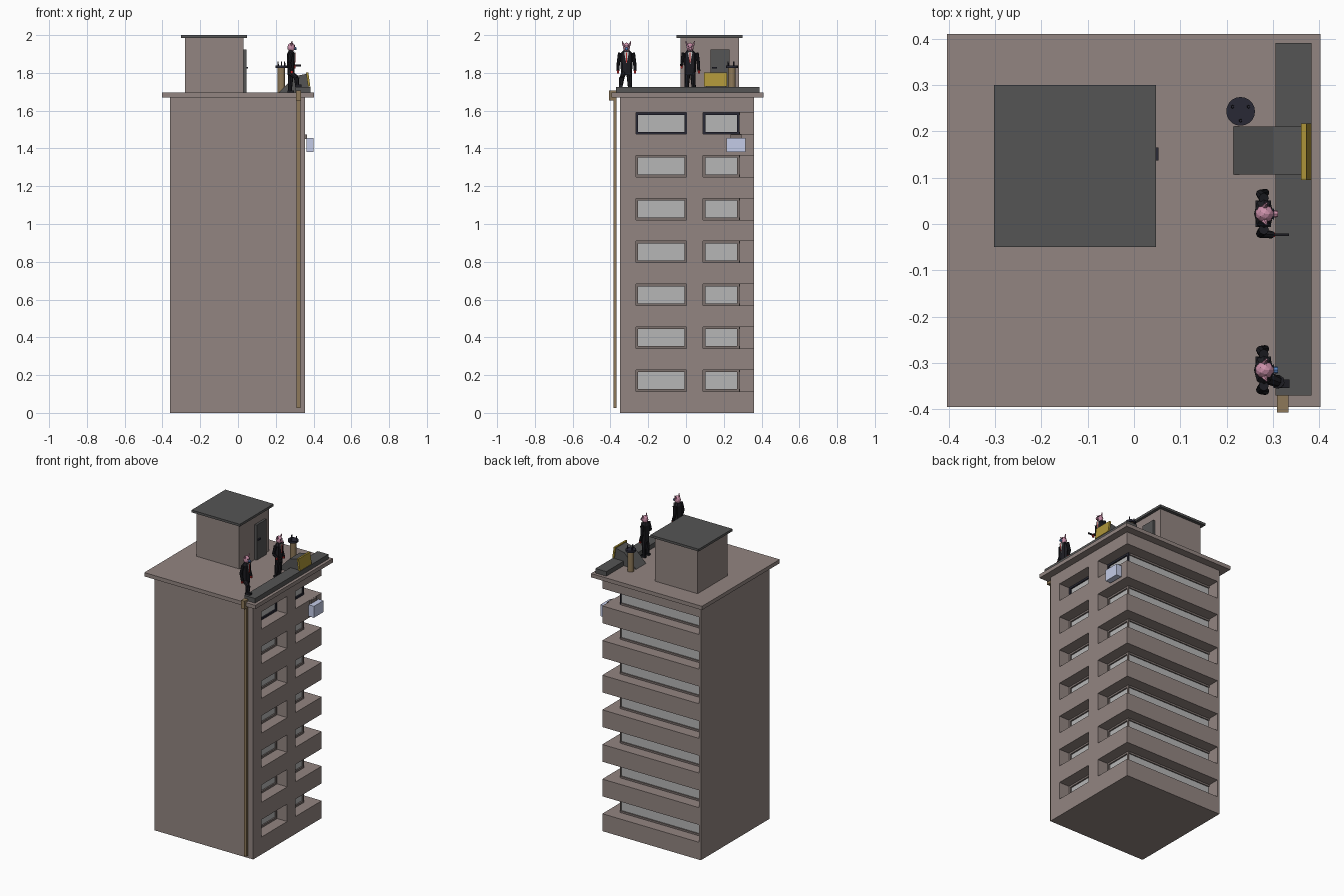
import bpy, bmesh, math
from mathutils import Vector

if "Cube" in bpy.data.objects:
    bpy.data.objects.remove(bpy.data.objects["Cube"])


def mat(name, r, g, b):
    m = bpy.data.materials.new(name)
    m.diffuse_color = (r, g, b, 1)
    m.use_nodes = True
    m.node_tree.nodes["Principled BSDF"].inputs["Base Color"].default_value = m.diffuse_color
    return m


WALL = mat("wall", 0.29, 0.235, 0.22)
DARK = mat("dark_grey", 0.09, 0.09, 0.09)
GLASS = mat("glass", 0.47, 0.47, 0.47)
FRAME = mat("frame_brown", 0.2, 0.165, 0.155)
NAVY = mat("navy", 0.022, 0.022, 0.035)
BRASS = mat("brass", 0.42, 0.3, 0.04)
TAN = mat("tan", 0.27, 0.19, 0.1)
AC = mat("pale_blue", 0.55, 0.6, 0.8)
SUIT = mat("suit", 0.012, 0.012, 0.016)
PINK = mat("pink", 0.6, 0.28, 0.4)
BLUE = mat("blue", 0.1, 0.25, 0.6)
RED = mat("red", 0.5, 0.02, 0.02)
WHITE = mat("white", 0.8, 0.8, 0.8)


def add(name, bm, m):
    bmesh.ops.recalc_face_normals(bm, faces=bm.faces)
    me = bpy.data.meshes.new(name)
    bm.to_mesh(me)
    bm.free()
    me.materials.append(m)
    ob = bpy.data.objects.new(name, me)
    bpy.context.collection.objects.link(ob)
    return ob


def extrude(bm, pts, vec):
    f = bm.faces.new([bm.verts.new(p) for p in pts])
    r = bmesh.ops.extrude_face_region(bm, geom=[f], use_keep_orig=True)
    vs = [e for e in r["geom"] if isinstance(e, bmesh.types.BMVert)]
    bmesh.ops.translate(bm, verts=vs, vec=vec)


def boxes(name, dims, m):
    bm = bmesh.new()
    for x0, x1, y0, y1, z0, z1 in dims:
        extrude(bm, [(x0, y0, z0), (x1, y0, z0), (x1, y1, z0), (x0, y1, z0)], (0, 0, z1 - z0))
    return add(name, bm, m)


def box(name, m, *d):
    return boxes(name, [d], m)


def limb(name, m, a, b, r1, r2, n=8, sx=1, sy=1):
    # tapered round bar between two points
    a, b = Vector(a), Vector(b)
    d = b - a
    bm = bmesh.new()
    bmesh.ops.create_cone(bm, cap_ends=True, segments=n, radius1=r1, radius2=r2, depth=d.length)
    bmesh.ops.scale(bm, vec=(sx, sy, 1), verts=bm.verts)
    if abs(d.x) + abs(d.y) > 1e-6:
        bmesh.ops.transform(bm, matrix=d.to_track_quat("Z", "Y").to_matrix().to_4x4(), verts=bm.verts)
    bmesh.ops.translate(bm, vec=(a + b) / 2, verts=bm.verts)
    return add(name, bm, m)


# tower with window recesses on the right and a continuous one round the back
tower = box("tower", WALL, -0.36, 0.355, -0.35, 0.36, 0, 1.68)
bm = bmesh.new()
tops = [1.59 - 0.227 * i for i in range(7)]
H = 0.114
for t in tops:
    z = t - H
    extrude(bm, [(0.27, -0.265, z), (0.45, -0.265, z), (0.45, 0.003, z), (0.27, 0.003, z)], (0, 0, H))
    extrude(bm, [(0.27, 0.09, z), (0.45, 0.09, z), (0.45, 0.45, z), (-0.345, 0.45, z),
                 (-0.345, 0.275, z), (0.27, 0.275, z)], (0, 0, H))
cutter = add("recess_cutter", bm, WALL)
cutter.hide_render = True
mod = tower.modifiers.new("recesses", "BOOLEAN")
mod.object = cutter
mod.operation = "DIFFERENCE"
mod.solver = "EXACT"
bpy.context.view_layer.objects.active = tower
bpy.ops.object.modifier_apply(modifier=mod.name)
bpy.data.objects.remove(cutter)

# window glass and frames
for i, t in enumerate(tops):
    b = t - H
    boxes(f"glass_{i}", [(0.265, 0.273, -0.262, 0, b, t), (0.265, 0.273, 0.092, 0.278, b, t),
                         (-0.345, 0.273, 0.27, 0.278, b, t)], GLASS)
    w = 0.012
    bars = []
    for y0, y1 in ((-0.265, 0.003), (0.09, 0.283)):
        bars += [(0.272, 0.282, y0, y1, b, b + w), (0.272, 0.282, y0, y1, t - w, t),
                 (0.272, 0.282, y0, y0 + w, b, t), (0.272, 0.282, y1 - w, y1, b, t)]
    boxes(f"right_frames_{i}", bars, NAVY if i == 0 else FRAME)
    boxes(f"back_frames_{i}", [(-0.345, 0.272, 0.276, 0.285, b, b + w),
                               (-0.345, 0.272, 0.276, 0.285, t - w, t)], FRAME)

# roof slab, kerb and stair house
box("roof_slab", WALL, -0.403, 0.402, -0.395, 0.41, 1.67, 1.695)
box("roof_kerb", DARK, 0.305, 0.383, -0.37, 0.39, 1.69, 1.725)
box("stair_house", WALL, -0.28, 0.03, -0.03, 0.28, 1.69, 1.99)
box("stair_house_roof", DARK, -0.302, 0.048, -0.05, 0.30, 1.985, 2.0)
box("door", DARK, 0.025, 0.045, 0.13, 0.23, 1.695, 1.925)
box("door_handle", NAVY, 0.04, 0.053, 0.137, 0.165, 1.822, 1.83)

# wall unit and drain pipe
box("air_unit", AC, 0.362, 0.40, 0.215, 0.315, 1.38, 1.455)
box("air_unit_bracket", FRAME, 0.34, 0.365, 0.235, 0.295, 1.45, 1.475)
box("drain_pipe", TAN, 0.31, 0.33, -0.383, -0.367, 0.025, 1.67)
box("drain_hopper", TAN, 0.308, 0.333, -0.407, -0.37, 1.655, 1.708)

# folded ramp with brass end plate
bm = bmesh.new()
extrude(bm, [(x, 0.107, z) for x, z in ((0.215, 1.695), (0.30, 1.782), (0.362, 1.795),
                                        (0.373, 1.725), (0.30, 1.695))], (0, 0.103, 0))
add("ramp", bm, DARK)
bm = bmesh.new()
extrude(bm, [(x, 0.095, z) for x, z in ((0.371, 1.728), (0.383, 1.728), (0.372, 1.803), (0.36, 1.803))],
        (0, 0.122, 0))
add("ramp_plate", bm, BRASS)

# roof post with dark pronged cap
px, py = 0.23, 0.243
limb("post", TAN, (px, py, 1.69), (px, py, 1.825), 0.02, 0.02, 16)
limb("post_cap", NAVY, (px, py, 1.825), (px, py, 1.838), 0.031, 0.031, 20)
for k in range(3):
    a = math.radians(30 + 120 * k)
    x, y = px + 0.02 * math.cos(a), py + 0.02 * math.sin(a)
    limb(f"post_prong_{k}", NAVY, (x, y, 1.835), (x, y, 1.86), 0.004, 0.003, 6)


def figure(n, x, y, step):
    # masked suited figure facing +x; step puts one foot on the kerb
    N = f"figure_{n}_"
    limb(N + "jacket", SUIT, (x, y, 1.79), (x, y, 1.9), 0.029, 0.034, 8, 0.62, 1)
    limb(N + "shoulders", SUIT, (x, y, 1.9), (x, y, 1.922), 0.034, 0.014, 8, 0.62, 1)
    bm = bmesh.new()
    f = x + 0.0195
    extrude(bm, [(f, y, 1.845), (f, y + 0.013, 1.912), (f, y - 0.013, 1.912)], (0.003, 0, 0))
    add(N + "shirt", bm, WHITE)
    box(N + "tie", RED, f, f + 0.005, y - 0.003, y + 0.003, 1.855, 1.908)
    for s, side in ((-1, "right"), (1, "left")):
        hip, foot = (x, y + s * 0.014, 1.8), (x - 0.006, y + s * 0.02, 1.7)
        if step and s < 0:
            knee, foot = (x + 0.03, y - 0.025, 1.775), (x + 0.033, y - 0.03, 1.732)
            limb(N + "thigh", SUIT, hip, knee, 0.015, 0.012)
            hip = knee
        limb(N + side + "_leg", SUIT, hip, foot, 0.015, 0.01)
        fx, fy, fz = foot
        box(N + side + "_shoe", SUIT, fx - 0.012, fx + 0.022, fy - 0.009, fy + 0.009, fz - 0.007, fz + 0.006)
        sh, el = (x, y + s * 0.034, 1.905), (x - 0.008, y + s * 0.043, 1.855)
        aim = not step and s < 0
        ha = (x + 0.018, y - 0.045, 1.838) if aim else (x + 0.004, y + s * 0.046, 1.81)
        limb(N + side + "_upper_arm", SUIT, sh, el, 0.011, 0.009)
        limb(N + side + "_forearm", SUIT, el, ha, 0.009, 0.008)
        hx, hy, hz = ha
        box(N + side + "_hand", RED, hx - 0.006, hx + 0.006, hy - 0.005, hy + 0.005, hz - 0.014, hz + 0.002)
        if aim:
            box(N + "tool", SUIT, hx - 0.005, hx + 0.036, hy - 0.003, hy + 0.003, hz - 0.004, hz + 0.006)
        limb(N + side + "_ear", PINK, (x + 0.002, y + s * 0.015, 1.945), (x + 0.006, y + s * 0.023, 1.968),
             0.007, 0.002, 5)
        limb(N + side + "_eye", NAVY, (x + 0.016, y + s * 0.008, 1.941), (x + 0.022, y + s * 0.008, 1.941),
             0.004, 0.003, 6)
    bm = bmesh.new()
    bmesh.ops.create_icosphere(bm, subdivisions=2, radius=0.021)
    bmesh.ops.scale(bm, vec=(1, 0.9, 1.2), verts=bm.verts)
    bmesh.ops.translate(bm, vec=(x + 0.002, y, 1.935), verts=bm.verts)
    add(N + "mask", bm, PINK)
    limb(N + "snout", BLUE if step else PINK, (x + 0.016, y, 1.929), (x + 0.03, y, 1.928), 0.009, 0.007)


figure(1, 0.28, -0.315, True)
figure(2, 0.28, 0.022, False)
